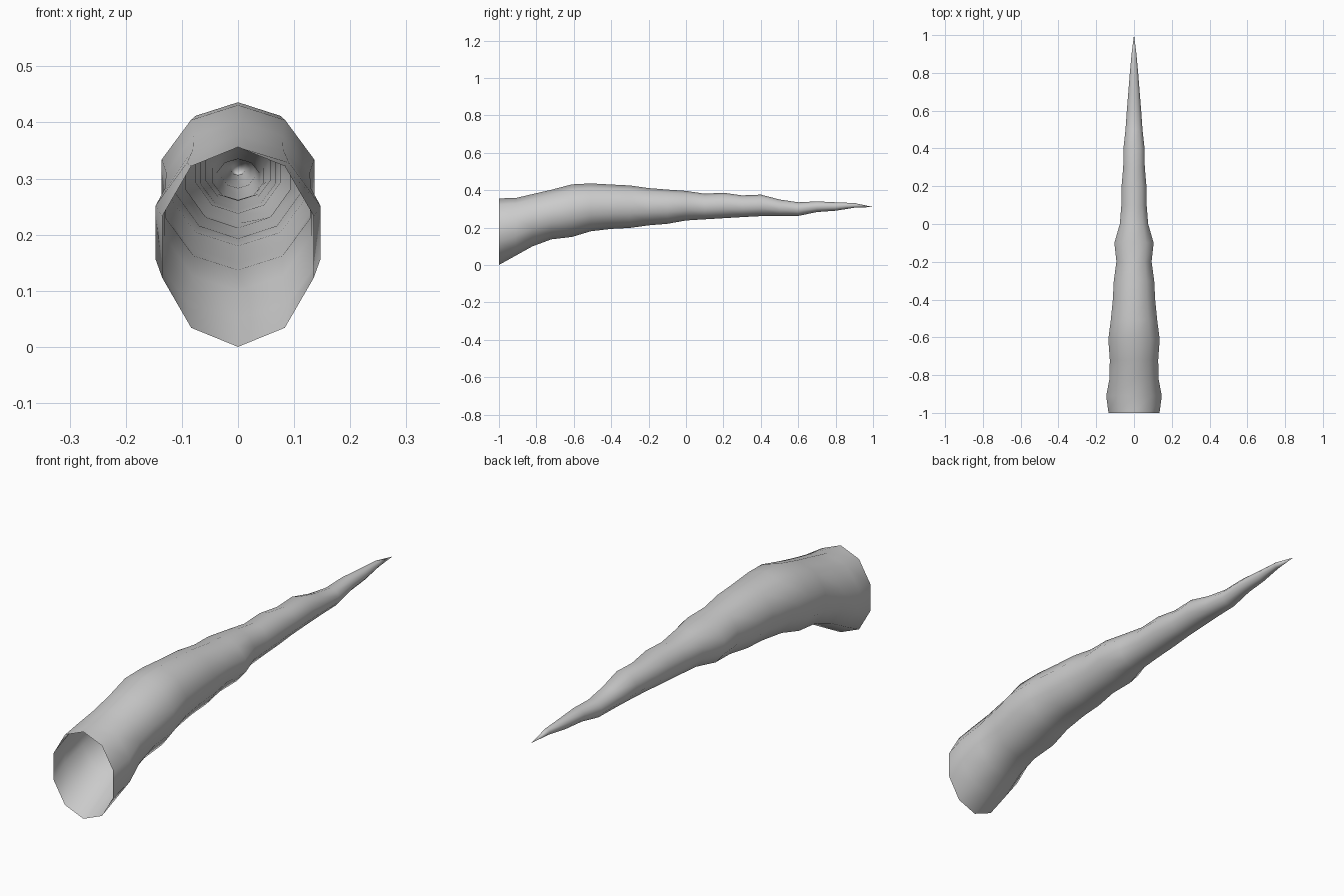
import bpy, bmesh, math

if "Cube" in bpy.data.objects:
    bpy.data.objects.remove(bpy.data.objects["Cube"])

SIDES = 10
# y, bottom z, top z, half width of each cross-section
rings = [
    (-1.0, 0.0, .356, .135), (-.91, .05, .358, .147), (-.82, .10, .379, .130),
    (-.72, .137, .402, .128), (-.61, .150, .431, .136), (-.51, .180, .436, .123),
    (-.4, .193, .430, .112), (-.3, .198, .425, .107), (-.2, .212, .411, .093),
    (-.1, .220, .403, .104), (0, .238, .396, .075), (.1, .244, .381, .067),
    (.2, .250, .386, .066), (.3, .256, .372, .057), (.4, .261, .376, .056),
    (.5, .262, .350, .045), (.6, .262, .335, .038), (.7, .283, .340, .030),
    (.8, .290, .335, .022), (.9, .306, .331, .013),
]

bm = bmesh.new()


def make_ring(y, low, high, half):
    """Ten-sided oval with a corner at top and bottom."""
    rx = half / math.sin(math.radians(72))
    verts = []
    for i in range(SIDES):
        a = 2 * math.pi * i / SIDES
        verts.append(bm.verts.new((rx * math.sin(a), y,
                                   (low + high) / 2 + (high - low) / 2 * math.cos(a))))
    return verts


# Tapering tube, open at the wide end
loops = [make_ring(*r) for r in rings]
for a, b in zip(loops, loops[1:]):
    for i in range(SIDES):
        j = (i + 1) % SIDES
        bm.faces.new((a[i], a[j], b[j], b[i]))

# Pointed tip
tip = bm.verts.new((0, 1, .31))
for i in range(SIDES):
    bm.faces.new((loops[-1][i], loops[-1][(i + 1) % SIDES], tip))

bmesh.ops.recalc_face_normals(bm, faces=bm.faces)
# Outward normals on the open shell
mid = bm.faces[:] [SIDES * 8]
if mid.normal.x * mid.calc_center_median().x < 0:
    bmesh.ops.reverse_faces(bm, faces=bm.faces)
for f in bm.faces:
    f.smooth = True

mesh = bpy.data.meshes.new("horn")
bm.to_mesh(mesh)
bm.free()
horn = bpy.data.objects.new("horn", mesh)
bpy.context.collection.objects.link(horn)
